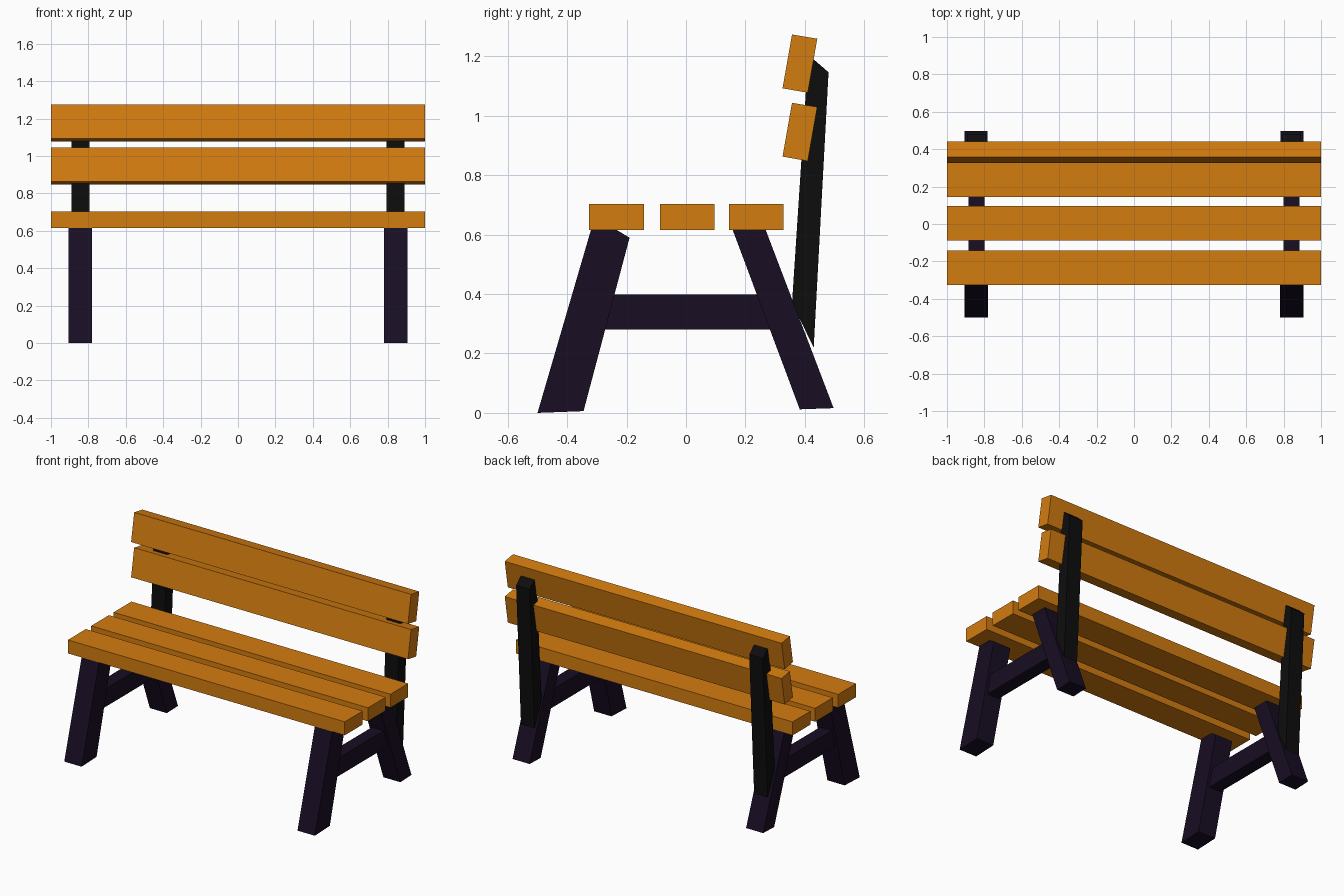
import bpy, bmesh

if "Cube" in bpy.data.objects:
    bpy.data.objects.remove(bpy.data.objects["Cube"])


def material(name, rgb):
    m = bpy.data.materials.new(name)
    m.diffuse_color = (*rgb, 1)
    m.use_nodes = True
    m.node_tree.nodes["Principled BSDF"].inputs["Base Color"].default_value = m.diffuse_color
    return m


wood = material("orange_wood", (0.65, 0.2, 0.005))
frame = material("dark_frame", (0.009, 0.004, 0.017))
black = material("black_post", (0.004, 0.004, 0.004))


def extrude_profile(name, profile, x0, x1, mat, mirror=False):
    """Extrude a (y, z) side profile along x; optionally mirror across x = 0."""
    bm = bmesh.new()
    face = bm.faces.new([bm.verts.new((x0, y, z)) for y, z in profile])
    ext = bmesh.ops.extrude_face_region(bm, geom=[face])
    verts = [v for v in ext["geom"] if isinstance(v, bmesh.types.BMVert)]
    bmesh.ops.translate(bm, verts=verts, vec=(x1 - x0, 0, 0))
    bmesh.ops.recalc_face_normals(bm, faces=bm.faces)
    mesh = bpy.data.meshes.new(name)
    bm.to_mesh(mesh)
    bm.free()
    mesh.materials.append(mat)
    obj = bpy.data.objects.new(name, mesh)
    bpy.context.collection.objects.link(obj)
    if mirror:
        obj.modifiers.new("mirror", "MIRROR")
    return obj


# Seat slats
for i, (y0, y1) in enumerate([(-0.327, -0.142), (-0.087, 0.096), (0.145, 0.328)]):
    extrude_profile(f"seat_slat_{i + 1}",
                    [(y0, 0.615), (y1, 0.615), (y1, 0.703), (y0, 0.703)], -1, 1, wood)

# Leaning backrest slats
for i, dz in enumerate([0, 0.23]):
    extrude_profile(f"back_slat_{i + 1}",
                    [(0.325, 0.863 + dz), (0.41, 0.848 + dz),
                     (0.442, 1.03 + dz), (0.357, 1.044 + dz)], -1, 1, wood)

# Splayed legs, their tops sunk into the seat slats
extrude_profile("front_leg", [(-0.5, 0), (-0.345, 0.006), (-0.19, 0.59), (-0.24, 0.62),
                              (-0.316, 0.63)], 0.78, 0.905, frame, True)
extrude_profile("back_leg", [(0.383, 0.012), (0.497, 0.016), (0.263, 0.63),
                             (0.152, 0.63)], 0.782, 0.905, frame, True)

# Stretcher joining the legs
extrude_profile("leg_stretcher", [(-0.32, 0.28), (0.33, 0.28), (0.29, 0.398),
                                  (-0.29, 0.398)], 0.80, 0.885, frame, True)

# Backrest posts, cut at an angle at both ends
extrude_profile("back_post", [(0.43, 0.22), (0.48, 1.147), (0.43, 1.19), (0.411, 1.195),
                              (0.357, 0.37)], 0.793, 0.891, black, True)
